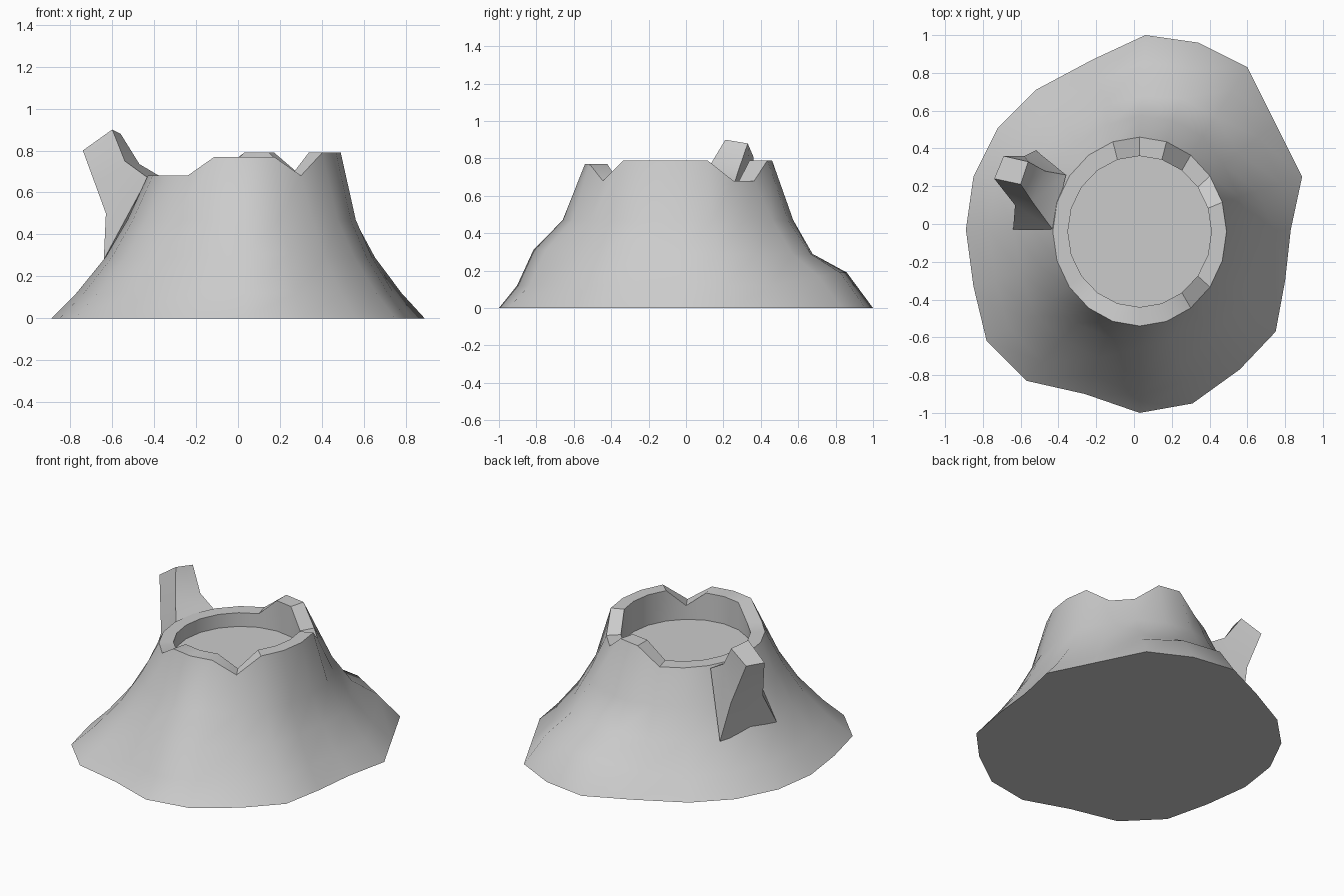
import bpy, bmesh
from math import cos, sin, pi, radians

if "Cube" in bpy.data.objects:
    bpy.data.objects.remove(bpy.data.objects["Cube"])

N = 20

# Root flare outline on the ground, one point per 18 degrees
base = [(.83, -.03), (.89, .25), (.75, .53), (.60, .83), (.34, .96),
        (.06, 1.0), (-.22, .87), (-.52, .71), (-.72, .51), (-.85, .25),
        (-.89, -.03), (-.85, -.33), (-.78, -.62), (-.57, -.83), (-.26, -.90),
        (.03, -1.0), (.31, -.95), (.56, -.77), (.75, -.57), (.80, -.30)]

# Chipped rim heights
LOW, MID, HIGH = .68, .77, .79
rim_z = ([HIGH] * 2 + [LOW] * 2 + [HIGH] * 2 + [LOW] * 8 +
         [MID] * 3 + [LOW] + [HIGH] * 2)


def ellipse(rx, ry):
    return [(.03 + rx * cos(2 * pi * i / N), -.04 + ry * sin(2 * pi * i / N))
            for i in range(N)]


def loft(bm, loops):
    rings = [[bm.verts.new(p) for p in loop] for loop in loops]
    for a, b in zip(rings, rings[1:]):
        n = len(a)
        for i in range(n):
            j = (i + 1) % n
            bm.faces.new((a[i], a[j], b[j], b[i]))
    bm.faces.new(rings[0][::-1])
    bm.faces.new(rings[-1])


def make_object(name, loops, angle):
    bm = bmesh.new()
    loft(bm, loops)
    bmesh.ops.recalc_face_normals(bm, faces=bm.faces)
    mesh = bpy.data.meshes.new(name)
    bm.to_mesh(mesh)
    bm.free()
    ob = bpy.data.objects.new(name, mesh)
    bpy.context.collection.objects.link(ob)
    bpy.ops.object.select_all(action='DESELECT')
    ob.select_set(True)
    bpy.context.view_layer.objects.active = ob
    bpy.ops.object.shade_smooth_by_angle(angle=radians(angle))
    return ob


outer, inner = ellipse(.46, .50), ellipse(.38, .40)


def between(t, z, bulge):
    # Ring part-way from rim to ground outline, with raised roots
    ring = []
    for i, (o, b) in enumerate(zip(outer, base)):
        dt, dz = bulge.get(i, (0, 0))
        k = t + dt
        ring.append((o[0] + (b[0] - o[0]) * k, o[1] + (b[1] - o[1]) * k, z + dz))
    return ring


# Stump: flared trunk, chipped rim and sunken top
make_object("stump", [
    [(x, y, 0) for x, y in base],
    between(.74, .12, {3: (0, .05), 4: (0, .07), 5: (0, .07), 15: (.05, 0)}),
    between(.44, .29, {14: (.06, .01), 15: (.16, .02), 16: (.1, .02), 5: (-.04, 0)}),
    between(.21, .47, {15: (.05, 0)}),
    [(x, y, z) for (x, y), z in zip(outer, rim_z)],
    [(x, y, z) for (x, y), z in zip(inner, rim_z)],
    [(x, y, .59) for x, y in inner],
], 38)

# Broken branch stub on the left side
make_object("branch_stub", [
    [(-.64, -.03, .28), (-.52, .39, .28), (-.36, .26, .67), (-.43, -.03, .67)],
    [(-.63, .10, .50), (-.58, .36, .54), (-.47, .28, .735), (-.54, .12, .75)],
    [(-.74, .24, .80), (-.69, .36, .81), (-.56, .33, .88), (-.60, .21, .90)],
], 30)
